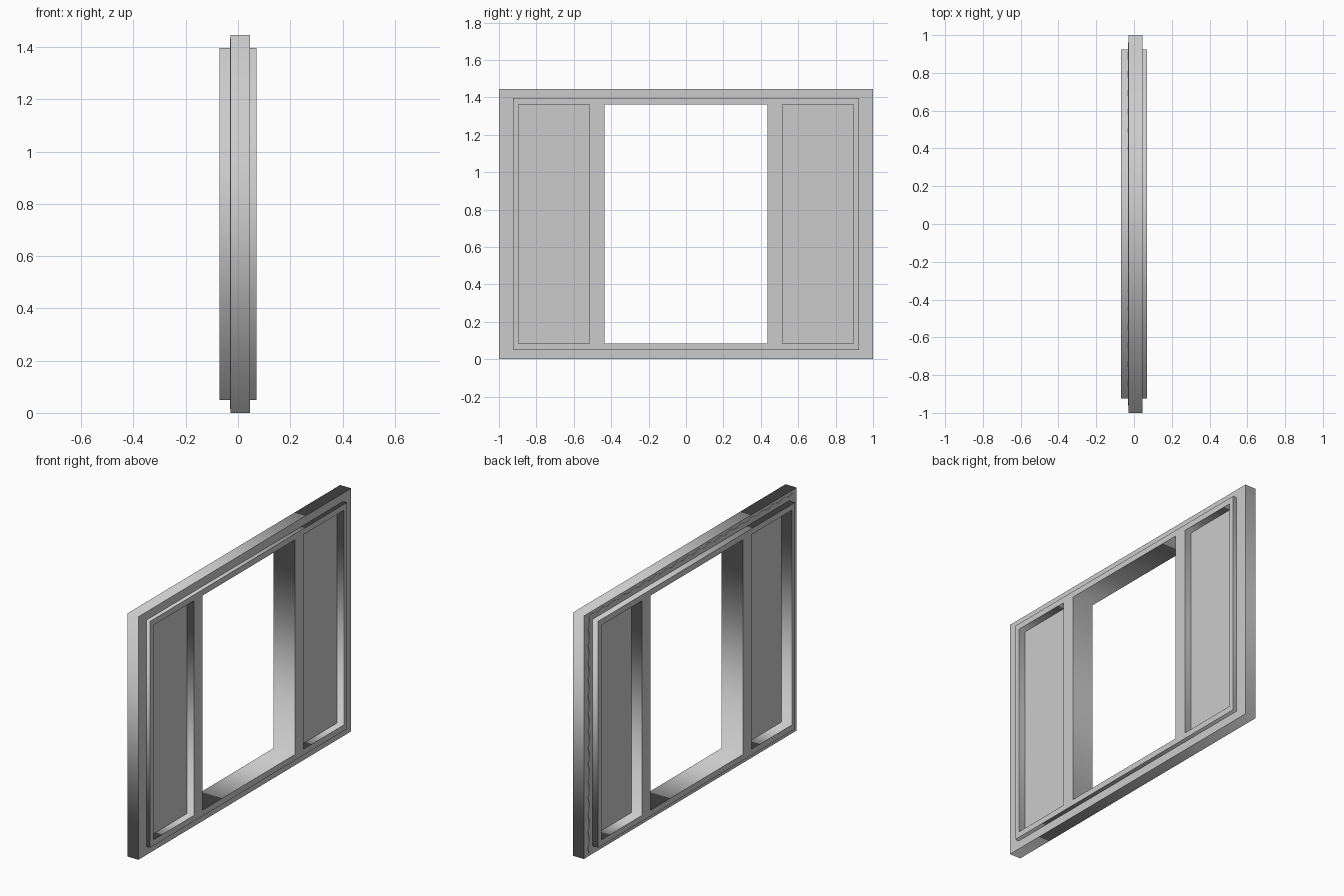
import bpy
from math import sin, pi, radians

if "Cube" in bpy.data.objects:
    bpy.data.objects.remove(bpy.data.objects["Cube"])


def rect(y0, y1, z0, z1):
    return [(y0, z0), (y1, z0), (y1, z1), (y0, z1)]


def slab(name, loops, x0, x1):
    """Filled y-z outline (later loops are holes), extruded from x0 to x1."""
    cu = bpy.data.curves.new(name, 'CURVE')
    cu.dimensions = '2D'
    cu.fill_mode = 'BOTH'
    cu.extrude = (x1 - x0) / 2
    for pts in loops:
        sp = cu.splines.new('POLY')
        sp.points.add(len(pts) - 1)
        for p, (y, z) in zip(sp.points, pts):
            p.co = (y, z, 0, 1)
        sp.use_cyclic_u = True
    ob = bpy.data.objects.new(name, cu)
    bpy.context.collection.objects.link(ob)
    ob.location.x = (x0 + x1) / 2
    ob.rotation_euler = (radians(90), 0, radians(90))
    bpy.ops.object.select_all(action='DESELECT')
    ob.select_set(True)
    bpy.context.view_layer.objects.active = ob
    bpy.ops.object.convert(target='MESH')
    return bpy.context.object


def wavy(pts, period=0.1, amp=0.006, steps=6):
    """Subdivide a counter-clockwise outline and ripple its sides."""
    out = []
    for (ay, az), (by, bz) in zip(pts, pts[1:] + pts[:1]):
        dy, dz = by - ay, bz - az
        length = (dy * dy + dz * dz) ** 0.5
        waves = round(length / period)
        n = waves * steps
        for i in range(n):
            t = i / n
            o = amp * sin(2 * pi * waves * t)
            out.append((ay + dy * t + o * dz / length, az + dz * t - o * dy / length))
    return out


Z0, Z1 = 0.085, 1.362
inner = rect(-0.925, 0.925, 0.05, 1.397)

# Outer surround
slab("outer_frame", [rect(-1, 1, 0, 1.446), inner], -0.028, 0.045)

# Window frame with a central opening and two side lights
slab("window_frame", [inner, rect(-0.435, 0.435, Z0, Z1),
                      rect(-0.895, -0.515, Z0, Z1),
                      rect(0.515, 0.895, Z0, Z1)], -0.07, 0.07)

# Recessed side panes
for side, label in ((-1, "left"), (1, "right")):
    a, b = sorted((side * 0.515, side * 0.895))
    slab(label + "_pane", [rect(a, b, Z0, Z1)], -0.003, 0.026)

# Thin rippled sealant bead around the window frame
slab("sealant_bead", [wavy(rect(-0.955, 0.955, 0.02, 1.427)), inner], -0.031, -0.027)
